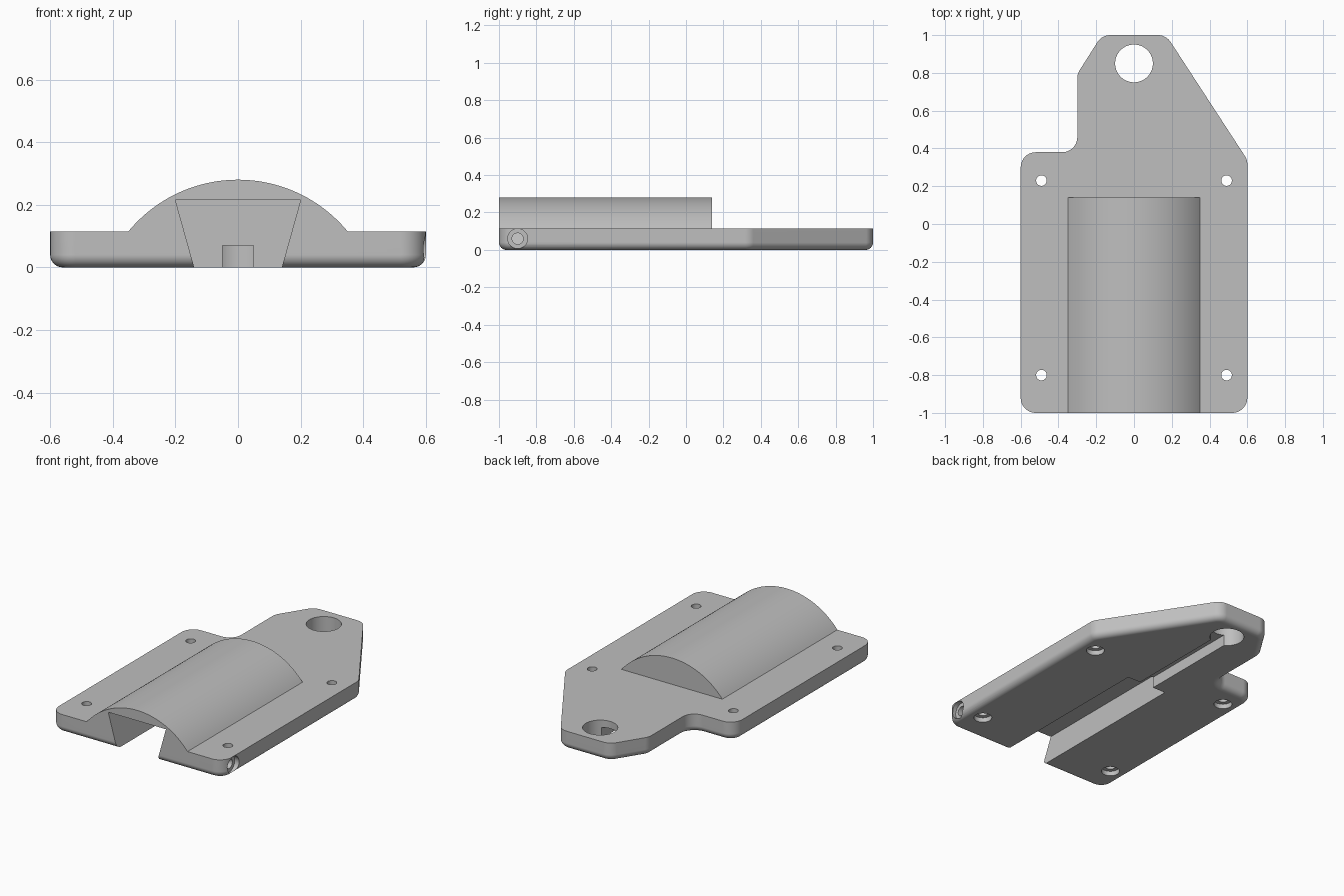
import bpy
import bmesh
from math import sin, cos, pi, asin, atan2
from mathutils import Vector, Matrix

cube = bpy.data.objects.get("Cube")
if cube:
    bpy.data.objects.remove(cube)

TOP = 0.115          # plate thickness
CORNER = 0.08        # outline corner radius
FILLET = 0.04        # rounded lower edge

grey = bpy.data.materials.new("plain grey")
grey.use_nodes = True
colour = (0.52, 0.52, 0.52, 1)
grey.diffuse_color = colour
grey.node_tree.nodes["Principled BSDF"].inputs["Base Color"].default_value = colour


def finish(name, bm):
    bmesh.ops.recalc_face_normals(bm, faces=bm.faces)
    mesh = bpy.data.meshes.new(name)
    bm.to_mesh(mesh)
    bm.free()
    mesh.materials.append(grey)
    ob = bpy.data.objects.new(name, mesh)
    bpy.context.collection.objects.link(ob)
    return ob


def loft(name, rings):
    """Skin a stack of matching closed rings and cap both ends."""
    bm = bmesh.new()
    loops = [[bm.verts.new(p) for p in ring] for ring in rings]
    count = len(loops[0])
    for a, b in zip(loops, loops[1:]):
        for i in range(count):
            j = (i + 1) % count
            bm.faces.new((a[i], a[j], b[j], b[i]))
    bm.faces.new(loops[0][::-1])
    bm.faces.new(loops[-1])
    return finish(name, bm)


def prism(name, profile, y0, y1):
    """Extrude an x-z profile along y."""
    return loft(name, [[(x, y, z) for x, z in profile] for y in (y0, y1)])


def cylinder(name, centre, radius, depth, along_x=False, sides=48):
    bm = bmesh.new()
    turn = Matrix.Rotation(pi / 2, 4, 'Y') if along_x else Matrix()
    bmesh.ops.create_cone(bm, cap_ends=True, segments=sides, radius1=radius,
                          radius2=radius, depth=depth,
                          matrix=Matrix.Translation(centre) @ turn)
    return finish(name, bm)


def outline(corners, inset, z, steps=10):
    """Counter-clockwise polygon with rounded corners, moved inward by inset."""
    ring = []
    for i, p in enumerate(corners):
        p = Vector(p)
        d0 = (p - Vector(corners[i - 1])).normalized()
        d1 = (Vector(corners[(i + 1) % len(corners)]) - p).normalized()
        n0, n1 = Vector((d0.y, -d0.x)), Vector((d1.y, -d1.x))
        cross = d0.x * d1.y - d0.y * d1.x
        side = 1 if cross > 0 else -1
        turn = atan2(cross, d0.dot(d1))
        start = atan2(n0.y, n0.x)
        centre = p - side * CORNER * (n0 + n1) / (1 + n0.dot(n1))
        reach = side * CORNER - inset
        for k in range(steps + 1):
            a = start + turn * k / steps
            ring.append((centre.x + reach * cos(a), centre.y + reach * sin(a), z))
    return ring


def combine(body, other, operation):
    mod = body.modifiers.new("join", 'BOOLEAN')
    mod.operation = operation
    mod.solver = 'EXACT'
    mod.object = other
    bpy.context.view_layer.objects.active = body
    bpy.ops.object.modifier_apply(modifier=mod.name)
    bpy.data.objects.remove(other)


# Base plate with a hanging tab and a rounded lower edge
corners = [(-0.6, -1), (0.6, -1), (0.6, 0.34), (0.17, 1), (-0.17, 1),
           (-0.3, 0.795), (-0.3, 0.38), (-0.6, 0.38)]
rings = []
for k in range(9):
    a = k / 8 * pi / 2
    rings.append(outline(corners, FILLET * (1 - sin(a)), FILLET * (1 - cos(a))))
rings.append(outline(corners, 0, TOP))
plate = loft("mounting_plate", rings)

# Arched cover on top of the plate
half, rise = 0.35, 0.165
radius = (half ** 2 + rise ** 2) / (2 * rise)
sweep = asin(half / radius)
arch = [(half, 0.07), (-half, 0.07)]
for k in range(49):
    a = sweep * (k / 24 - 1)
    arch.append((radius * sin(a), TOP + rise - radius + radius * cos(a)))
combine(plate, prism("arched_cover", arch, -1, 0.14), 'UNION')

# Dovetail channel, open at the front and below
slope = 0.06 / 0.215
low = 0.14 - slope * 0.1
channel = [(-low, -0.1), (low, -0.1), (0.2, 0.215), (-0.2, 0.215)]
combine(plate, prism("channel_cutter", channel, -1.1, 0.115), 'DIFFERENCE')

# Narrow groove from the channel to the hanging hole
groove = [(-0.05, -0.1), (0.05, -0.1), (0.05, 0.07), (-0.05, 0.07)]
combine(plate, prism("groove_cutter", groove, 0.05, 0.85), 'DIFFERENCE')

# Hanging hole
combine(plate, cylinder("hanging_hole_cutter", (0, 0.85, 0.05), 0.1, 0.4, sides=64),
        'DIFFERENCE')

# Four screw holes, counterbored from below
for x in (-0.49, 0.49):
    for y in (-0.8, 0.23):
        combine(plate, cylinder("screw_hole_cutter", (x, y, 0.05), 0.028, 0.4), 'DIFFERENCE')
        combine(plate, cylinder("screw_head_cutter", (x, y, -0.02), 0.053, 0.1), 'DIFFERENCE')

# Locking screw hole through the left side into the channel
combine(plate, cylinder("lock_hole_cutter", (0.4, -0.9, 0.06), 0.03, 0.6, True), 'DIFFERENCE')
combine(plate, cylinder("lock_head_cutter", (0.62, -0.9, 0.06), 0.053, 0.1, True), 'DIFFERENCE')

# Smooth curves with crisp edges
bpy.ops.object.select_all(action='DESELECT')
plate.select_set(True)
bpy.context.view_layer.objects.active = plate
bpy.ops.object.shade_smooth_by_angle(angle=pi / 6)
weighted = plate.modifiers.new("even_shading", 'WEIGHTED_NORMAL')
weighted.keep_sharp = True
